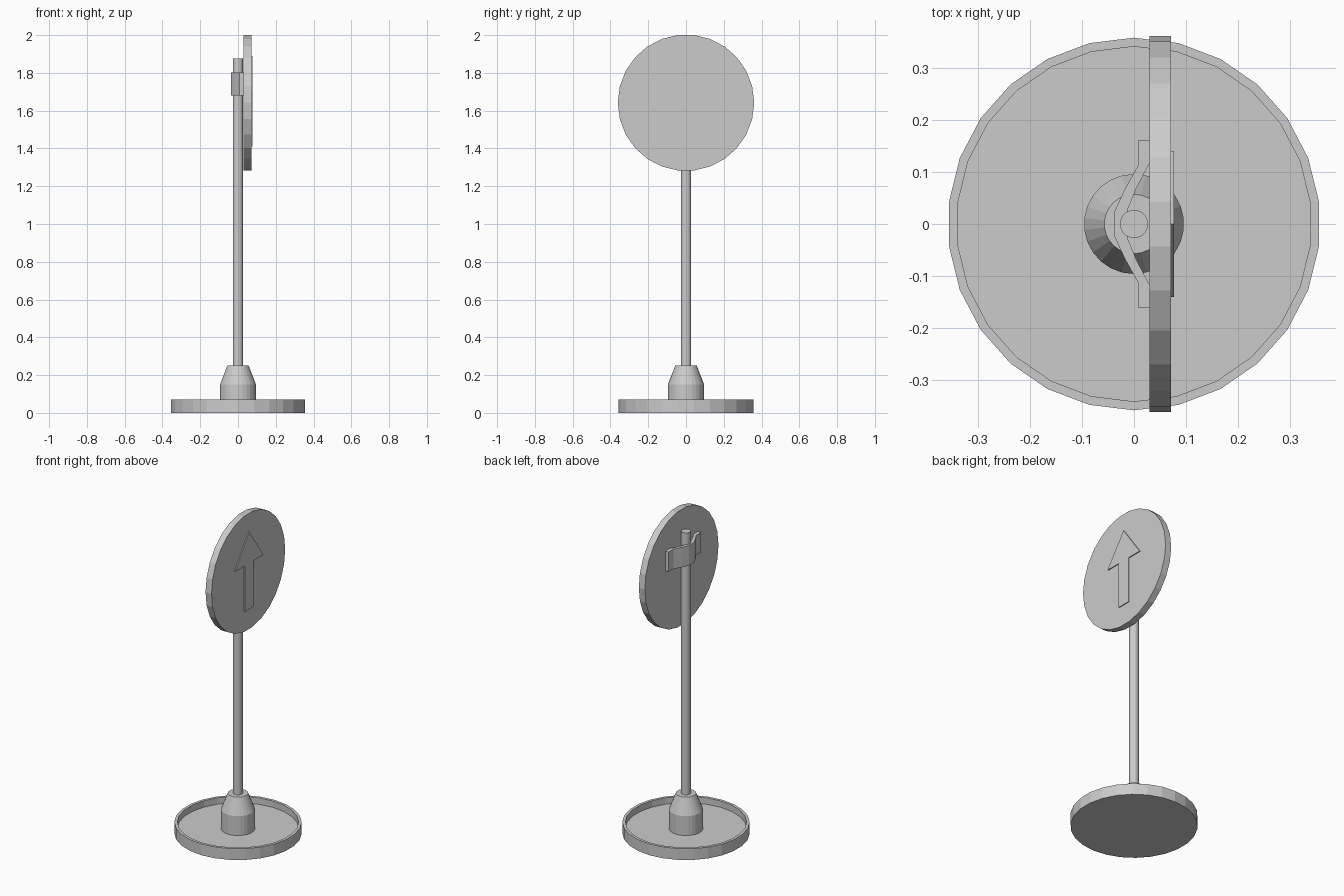
import bpy, bmesh
from math import sin, cos, pi

if "Cube" in bpy.data.objects:
    bpy.data.objects.remove(bpy.data.objects["Cube"])

SIDES = 26


def finish(name, bm):
    bmesh.ops.recalc_face_normals(bm, faces=bm.faces)
    me = bpy.data.meshes.new(name)
    bm.to_mesh(me)
    bm.free()
    ob = bpy.data.objects.new(name, me)
    bpy.context.collection.objects.link(ob)
    return ob


def lathe(name, profile):
    """Revolve (radius, z) points round z, capping both ends."""
    bm = bmesh.new()
    rings = []
    for r, z in profile:
        rings.append([bm.verts.new((r * cos(a), r * sin(a), z)) for a in
                      (pi / 2 + 2 * pi * i / SIDES for i in range(SIDES))])
    for lo, hi in zip(rings, rings[1:]):
        for i in range(SIDES):
            j = (i + 1) % SIDES
            bm.faces.new((lo[i], lo[j], hi[j], hi[i]))
    bm.faces.new(rings[0])
    bm.faces.new(rings[-1])
    return finish(name, bm)


def extrude(name, points, offset):
    """Extrude a closed 3D outline by an offset vector."""
    bm = bmesh.new()
    face = bm.faces.new([bm.verts.new(p) for p in points])
    geom = bmesh.ops.extrude_face_region(bm, geom=[face], use_keep_orig=True)["geom"]
    bmesh.ops.translate(bm, vec=offset,
                        verts=[g for g in geom if isinstance(g, bmesh.types.BMVert)])
    return finish(name, bm)


# Dished base with raised rim
lathe("base", [(0.358, 0), (0.358, 0.07), (0.341, 0.07), (0.341, 0.03)])

# Tapered socket and pole
lathe("socket", [(0.096, 0.03), (0.096, 0.15), (0.057, 0.25)])
lathe("pole", [(0.027, 0.20), (0.027, 1.875)])

# Round sign plate facing +x
R, CZ = 0.361, 1.642
plate = [(0.03, R * cos(2 * pi * i / SIDES), CZ + R * sin(2 * pi * i / SIDES))
         for i in range(SIDES)]
extrude("sign_plate", plate, (0.041, 0, 0))

# Raised arrow on the plate
half = [(0.14, 1.695), (0.043, 1.695), (0.043, 1.41)]
arrow = [(0, 1.89)] + half + [(-y, z) for y, z in reversed(half)]
extrude("arrow", [(0.07, y, z) for y, z in arrow], (0.007, 0, 0))

# Bent strap clamping the plate to the pole
outer = [(0.008, 0.16), (0.008, 0.113), (-0.018, 0.066), (-0.037, 0.025)]
inner = [(0.03, 0.16), (0.03, 0.117), (0.005, 0.070), (-0.012, 0.028)]
strap = (outer + [(x, -y) for x, y in reversed(outer)]
         + [(x, -y) for x, y in inner] + inner[::-1])
extrude("strap", [(x, y, 1.68) for x, y in strap], (0, 0, 0.123))
